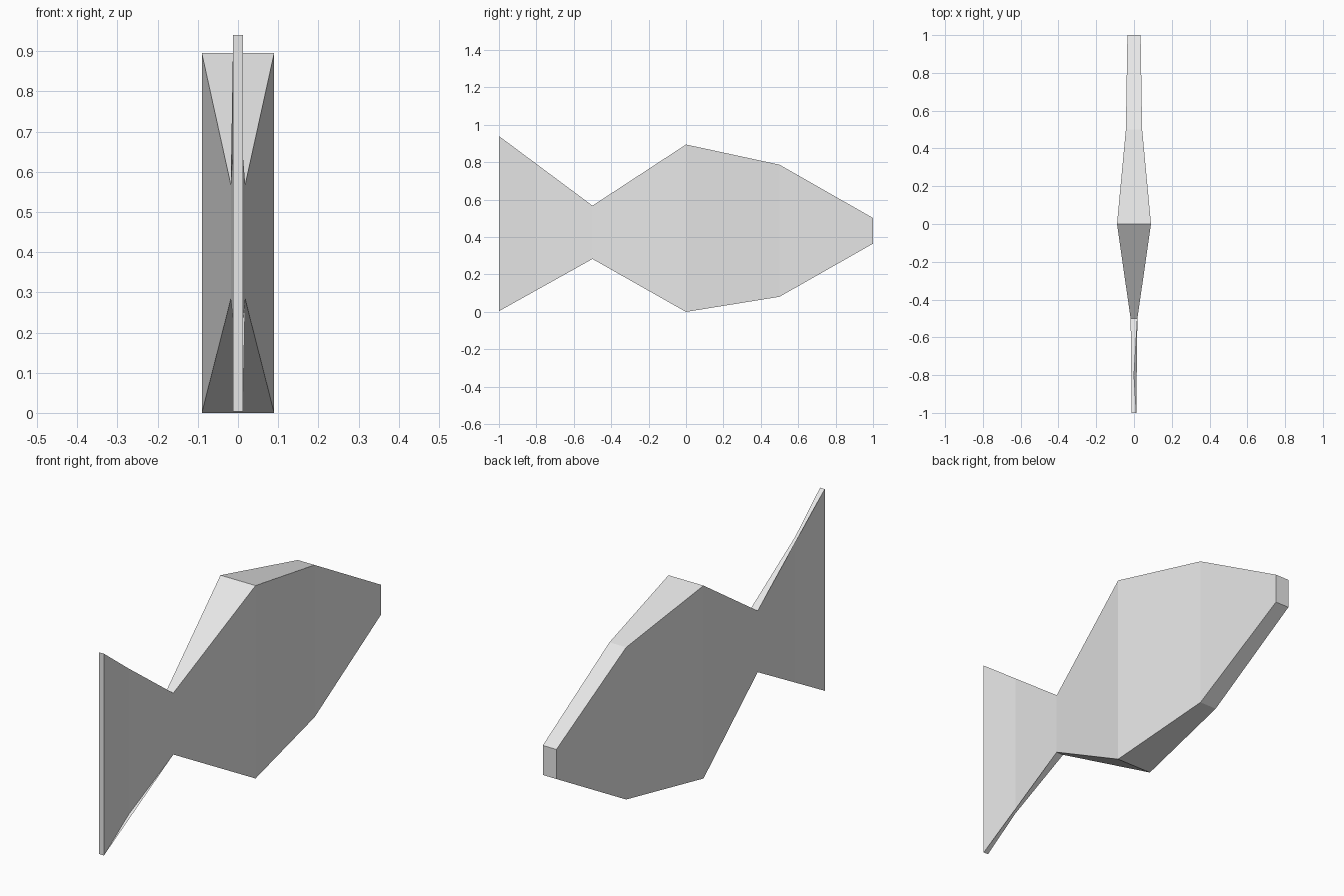
import bpy
import bmesh

cube = bpy.data.objects.get("Cube")
if cube:
    bpy.data.objects.remove(cube, do_unlink=True)

grey = bpy.data.materials.new("light_grey")
grey.use_nodes = True
grey.diffuse_color = (0.8, 0.8, 0.8, 1)
grey.node_tree.nodes["Principled BSDF"].inputs["Base Color"].default_value = (0.8, 0.8, 0.8, 1)

# Cross-sections along the body: y, half width, bottom, top.
# The tail's end has a negative half width, so its sides cross like a bow tie.
SECTIONS = [
    (-1.0, -0.012, 0.004, 0.94),
    (-0.5, 0.018, 0.283, 0.568),
    (0.0, 0.09, 0.0, 0.895),
    (0.5, 0.043, 0.081, 0.787),
    (1.0, 0.035, 0.365, 0.502),
]

bm = bmesh.new()


def ring(y, w, low, high):
    """Corners in order: bottom left, bottom right, top right, top left."""
    return [bm.verts.new(p) for p in
            ((-w, y, low), (w, y, low), (w, y, high), (-w, y, high))]


def face(verts, up=0):
    """Add a face; up = 1 or -1 turns it to look up or down."""
    f = bm.faces.new(verts)
    f.normal_update()
    if up and f.normal.z * up < 0:
        f.normal_flip()


rings = [ring(*s) for s in SECTIONS]

# Side walls, with backs and bellies between the sections
for i, (a, b) in enumerate(zip(rings, rings[1:])):
    face((a[1], b[1], b[2], a[2]))
    face((a[0], a[3], b[3], b[0]))
    if i == 0:
        # Twisted tail edges, split along opposite diagonals
        face((a[3], a[2], b[3]), 1)
        face((a[2], b[2], b[3]), 1)
        face((a[0], a[1], b[1]), -1)
        face((a[0], b[1], b[0]), -1)
    else:
        face((a[3], a[2], b[2], b[3]), 1)
        face((a[0], b[0], b[1], a[1]), -1)

# End caps at the tail and the nose
face(rings[0][::-1])
face(rings[-1][::-1])

mesh = bpy.data.meshes.new("fish_body")
bm.to_mesh(mesh)
bm.free()
mesh.materials.append(grey)
body = bpy.data.objects.new("fish_body", mesh)
bpy.context.collection.objects.link(body)
